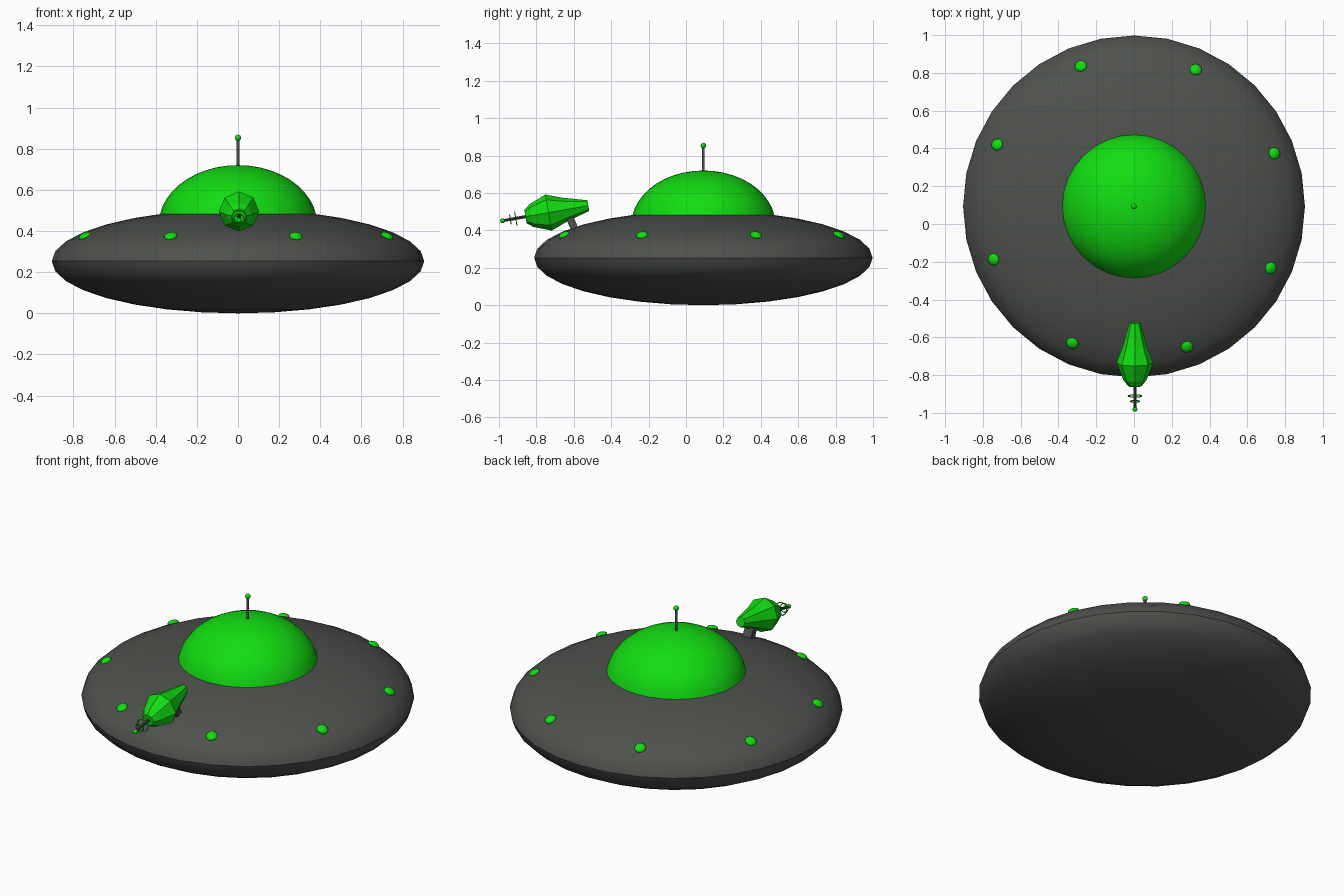
import bpy
from math import sin, cos, pi, radians, asin
from mathutils import Matrix, Vector

if "Cube" in bpy.data.objects:
    bpy.data.objects.remove(bpy.data.objects["Cube"])


def material(name, rgb):
    m = bpy.data.materials.new(name)
    m.diffuse_color = (*rgb, 1)
    m.use_nodes = True
    m.node_tree.nodes["Principled BSDF"].inputs["Base Color"].default_value = m.diffuse_color
    return m


GREEN = material("green", (0.006, 0.72, 0.006))
DARK = material("dark_grey", (0.075, 0.082, 0.072))
CY = 0.093  # saucer centre in y


def finish(ob, name, mat, smooth=True):
    ob.name = name
    ob.data.materials.append(mat)
    if smooth:
        bpy.ops.object.select_all(action='DESELECT')
        ob.select_set(True)
        bpy.context.view_layer.objects.active = ob
        bpy.ops.object.shade_smooth_by_angle(angle=radians(35))
    return ob


def lathe(name, profile, sides, mat, matrix, smooth=True):
    """Spin (radius, height) points round local z; radius 0 makes a pole, open ends get capped."""
    verts, faces, rings = [], [], []
    for r, z in profile:
        n = 1 if r == 0 else sides
        rings.append([len(verts) + i for i in range(n)])
        verts += [(r * cos(2 * pi * i / sides), r * sin(2 * pi * i / sides), z) for i in range(n)]
    for a, b in zip(rings, rings[1:]):
        for i in range(sides):
            j = (i + 1) % sides
            if len(a) == 1:
                faces.append((a[0], b[j], b[i]))
            elif len(b) == 1:
                faces.append((a[i], a[j], b[0]))
            else:
                faces.append((a[i], a[j], b[j], b[i]))
    if len(rings[0]) > 1:
        faces.append(rings[0][::-1])
    if len(rings[-1]) > 1:
        faces.append(rings[-1])
    me = bpy.data.meshes.new(name)
    me.from_pydata(verts, [], faces)
    ob = bpy.data.objects.new(name, me)
    bpy.context.collection.objects.link(ob)
    ob.matrix_world = matrix
    return finish(ob, name, mat, smooth)


def ball(name, radius, mat, matrix, squash=1):
    bpy.ops.mesh.primitive_uv_sphere_add(segments=16, ring_count=8, radius=radius)
    ob = bpy.context.object
    ob.matrix_world = matrix @ Matrix.Diagonal((1, 1, squash, 1))
    return finish(ob, name, mat)


# saucer: flattened ellipsoid
A, H, ZC = 0.905, 0.253, 0.253
base = Matrix.Translation((0, CY, 0))
arc = [-pi / 2 + pi * i / 16 for i in range(17)]
hull = [(0 if i in (0, 16) else A * cos(t), ZC + H * sin(t)) for i, t in enumerate(arc)]
lathe("saucer_hull", hull, 32, DARK, base)

# cockpit dome: top part of an ellipsoid sunk in the hull
DZ, DH = 0.43, 0.29
start = asin((0.475 - DZ) / DH)
DR = 0.381 / cos(start)
dome = []
for i in range(11):
    t = start + (pi / 2 - start) * i / 10
    dome.append((0 if i == 10 else DR * cos(t), DZ + DH * sin(t)))
lathe("cockpit_dome", dome, 32, GREEN, base)

# antenna
lathe("antenna_rod", [(0.007, 0.70), (0.007, 0.845)], 12, DARK, base)
ball("antenna_tip", 0.015, GREEN, Matrix.Translation((0, CY, 0.853)))

# ring of lights lying on the hull slope
for k in range(8):
    spin = Matrix.Rotation(radians(20.7 + 45 * k), 4, 'Z')
    m = base @ spin @ Matrix.Translation((0.795, 0, 0.374)) @ Matrix.Rotation(radians(27), 4, 'Y')
    ball(f"hull_light_{k + 1}", 0.032, GREEN, m, 0.55)

# ray gun: faceted body, its local z points forward and slightly down
aim = Vector((0, -0.985, -0.174)).to_track_quat('Z', 'Y').to_matrix().to_4x4()
gun = Matrix.Translation((0.005, -0.735, 0.495)) @ aim
body = [(0.029, -0.216), (0.066, -0.085), (0.098, 0), (0.062, 0.092), (0.036, 0.125)]
lathe("gun_body", body, 8, GREEN, gun, smooth=False)
lathe("gun_barrel", [(0.009, 0.11), (0.008, 0.25)], 10, DARK, gun)
ball("gun_tip", 0.013, GREEN, gun @ Matrix.Translation((0, 0, 0.25)))
for i, (r, t) in enumerate([(0.036, 0.178), (0.025, 0.207)]):
    bpy.ops.mesh.primitive_torus_add(major_radius=r, minor_radius=0.003,
                                     major_segments=16, minor_segments=6)
    bpy.context.object.matrix_world = gun @ Matrix.Translation((0, 0, t))
    finish(bpy.context.object, f"gun_ring_{i + 1}", GREEN)

# gun mount
bpy.ops.mesh.primitive_cube_add(size=1)
mount = bpy.context.object
mount.matrix_world = (Matrix.Translation((0.003, -0.612, 0.445)) @ Matrix.Rotation(radians(25), 4, 'X')
                      @ Matrix.Diagonal((0.055, 0.04, 0.12, 1)))
finish(mount, "gun_mount", DARK, smooth=False)
